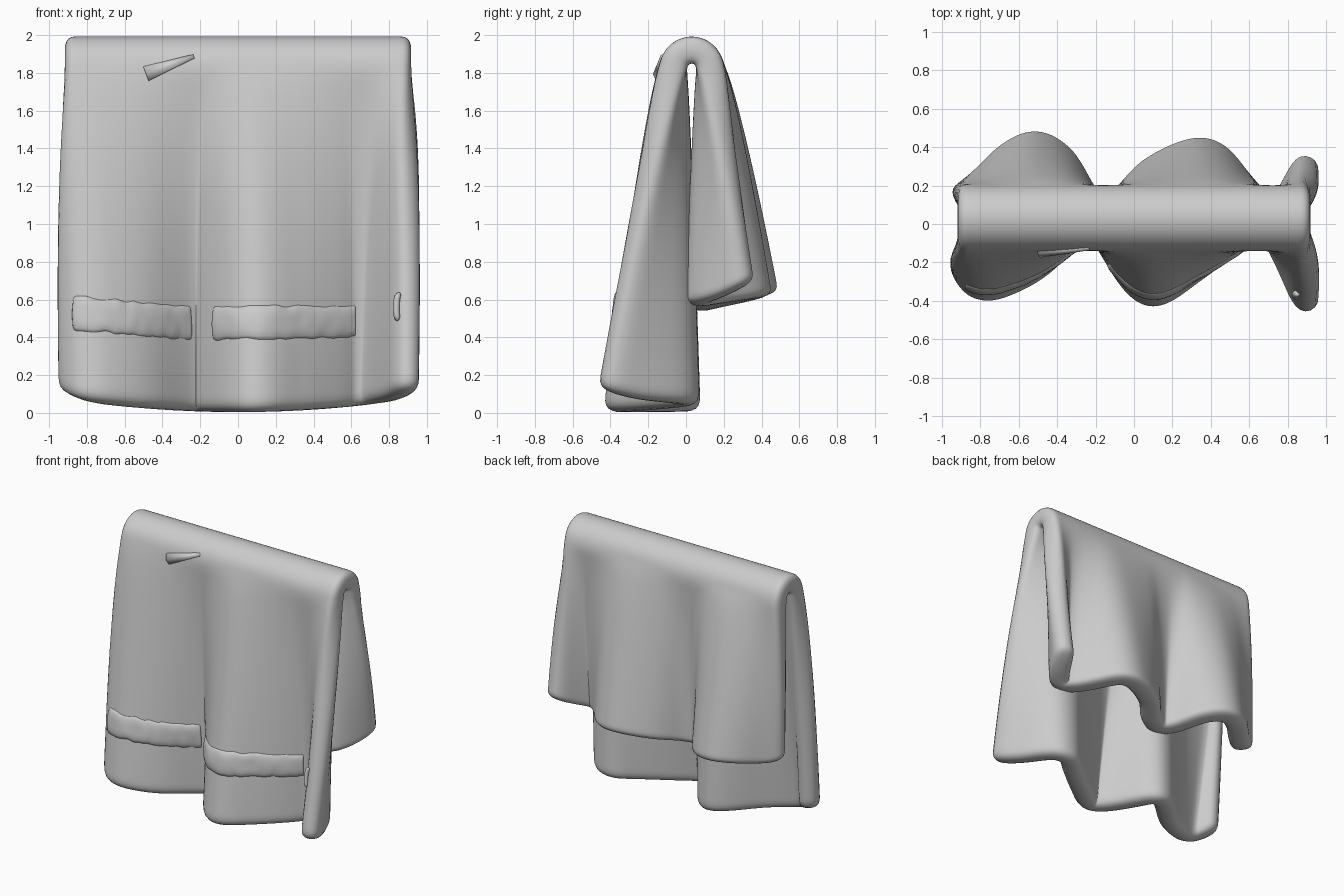
import bpy, math, random
from mathutils import Vector, Matrix

random.seed(4)
cube = bpy.data.objects.get("Cube")
if cube:
    bpy.data.objects.remove(cube)

cloth = bpy.data.materials.new("plain grey cloth")
cloth.use_nodes = True
cloth.diffuse_color = (0.6, 0.6, 0.6, 1)
cloth.node_tree.nodes["Principled BSDF"].inputs["Base Color"].default_value = (0.6, 0.6, 0.6, 1)

THICK = 0.15
SHOULDER = 1.825    # height where the panels leave the rounded top
RADIUS = 0.1
CENTRE = 0.03
HALF = 0.92         # half width of the rounded top

# Fold outlines at the hems: (across, depth)
FRONT = [(-.91, -.17), (-.86, -.28), (-.77, -.335), (-.66, -.31), (-.5, -.22), (-.33, -.06),
         (-.25, 0), (-.18, 0), (-.11, -.12), (0, -.3), (.1, -.37), (.3, -.24),
         (.5, -.08), (.58, -.01), (.68, -.01), (.74, -.08), (.82, -.25), (.91, -.47)]
BACK = [(-.91, .11), (-.78, .22), (-.64, .36), (-.5, .42), (-.36, .33), (-.26, .15),
        (-.17, .08), (-.05, .13), (.08, .27), (.3, .38), (.42, .36), (.55, .2),
        (.65, .09), (.74, .07), (.82, .18), (.91, .36)]


def curve(pts, x):
    """Smooth curve through the points."""
    i = 0
    while i < len(pts) - 2 and x > pts[i + 1][0]:
        i += 1

    def slope(k):
        a, b = pts[max(k - 1, 0)], pts[min(k + 1, len(pts) - 1)]
        return (b[1] - a[1]) / (b[0] - a[0])

    (xa, ya), (xb, yb) = pts[i], pts[i + 1]
    w = xb - xa
    t = min(max((x - xa) / w, 0), 1)
    h = t * t * (3 - 2 * t)
    return ya + (yb - ya) * h + w * (t * (1 - t) ** 2 * slope(i) - t * t * (1 - t) * slope(i + 1))


def panel(u, t, front):
    """Point on the middle of a panel: u across (-1..1), t from shoulder to hem."""
    depth = curve(FRONT if front else BACK, u * 0.91)
    corner = 0.05 * u ** 16
    hem = (0.07 * u * u if front else 0.52 + 0.2 * depth + 0.05 * u * u) + corner
    start = CENTRE - RADIUS if front else CENTRE + RADIUS
    x = u * (HALF + 0.012 * math.sin(math.pi * t))
    return Vector((x, start + (depth - start) * t ** 0.82, SHOULDER + (hem - SHOULDER) * t))


def sheet(name, rows, thickness, offset, levels):
    """Build a thick, rounded cloth sheet from rows of points."""
    n = len(rows[0])
    faces = [(r * n + c, r * n + c + 1, (r + 1) * n + c + 1, (r + 1) * n + c)
             for r in range(len(rows) - 1) for c in range(n - 1)]
    me = bpy.data.meshes.new(name)
    me.from_pydata([p for row in rows for p in row], [], faces)
    me.materials.append(cloth)
    me.shade_smooth()
    ob = bpy.data.objects.new(name, me)
    bpy.context.collection.objects.link(ob)
    solid = ob.modifiers.new("thickness", "SOLIDIFY")
    solid.thickness = thickness
    solid.offset = offset
    sub = ob.modifiers.new("soften", "SUBSURF")
    sub.levels = sub.render_levels = levels


# Draped towel: front hem, up, over the rounded top, down to the back hem
COLS, STEPS, ARC = 42, 18, 6
us = [-1] + [0.92 * (2 * i / COLS - 1) for i in range(COLS + 1)] + [1]
rows = [[panel(u, 1 - i / STEPS, True) for u in us] for i in range(STEPS)]
for i in range(ARC + 1):
    a = math.pi * (1 - i / ARC)
    rows.append([Vector((u * HALF, CENTRE + RADIUS * math.cos(a), SHOULDER + RADIUS * math.sin(a)))
                 for u in us])
rows += [[panel(u, (i + 1) / STEPS, False) for u in us] for i in range(STEPS)]
sheet("draped_towel", rows, THICK, 0, 2)


# Raised, slightly rumpled trim along the front folds
def trim(name, u0, u1, t0, t1, cols):
    rows = []
    for r in range(5):
        row = []
        for c in range(cols + 1):
            u = u0 + (u1 - u0) * c / cols
            t = t0 + (t1 - t0) * r / 4 + random.uniform(-.006, .006)
            p, e = panel(u, t, True), 0.01
            normal = (panel(u + e, t, True) - p).cross(panel(u, t - e, True) - p).normalized()
            swell = 0.014 if 0 < r < 4 else 0.002
            row.append(p + normal * (THICK / 2 + swell + random.uniform(-.004, .004)))
        rows.append(row)
    sheet(name, rows, 0.03, 1, 1)


trim("trim_right", -.91, -.3, .685, .795, 22)
trim("trim_middle", -.08, .66, .69, .795, 24)
trim("trim_left_end", .965, .985, .69, .78, 2)

# Small pinched crease under the top edge
bpy.ops.mesh.primitive_cone_add(vertices=8, radius1=0.05, radius2=0.012, depth=0.27)
pinch = bpy.context.object
pinch.name = "pinched_crease"
pinch.data.materials.append(cloth)
pinch.matrix_world = (Matrix.Translation((-.36, -.125, 1.84)) @ Matrix.Rotation(-.35, 4, "Y")
                      @ Matrix.Rotation(math.pi / 2, 4, "Y"))
pinch.data.shade_smooth()
